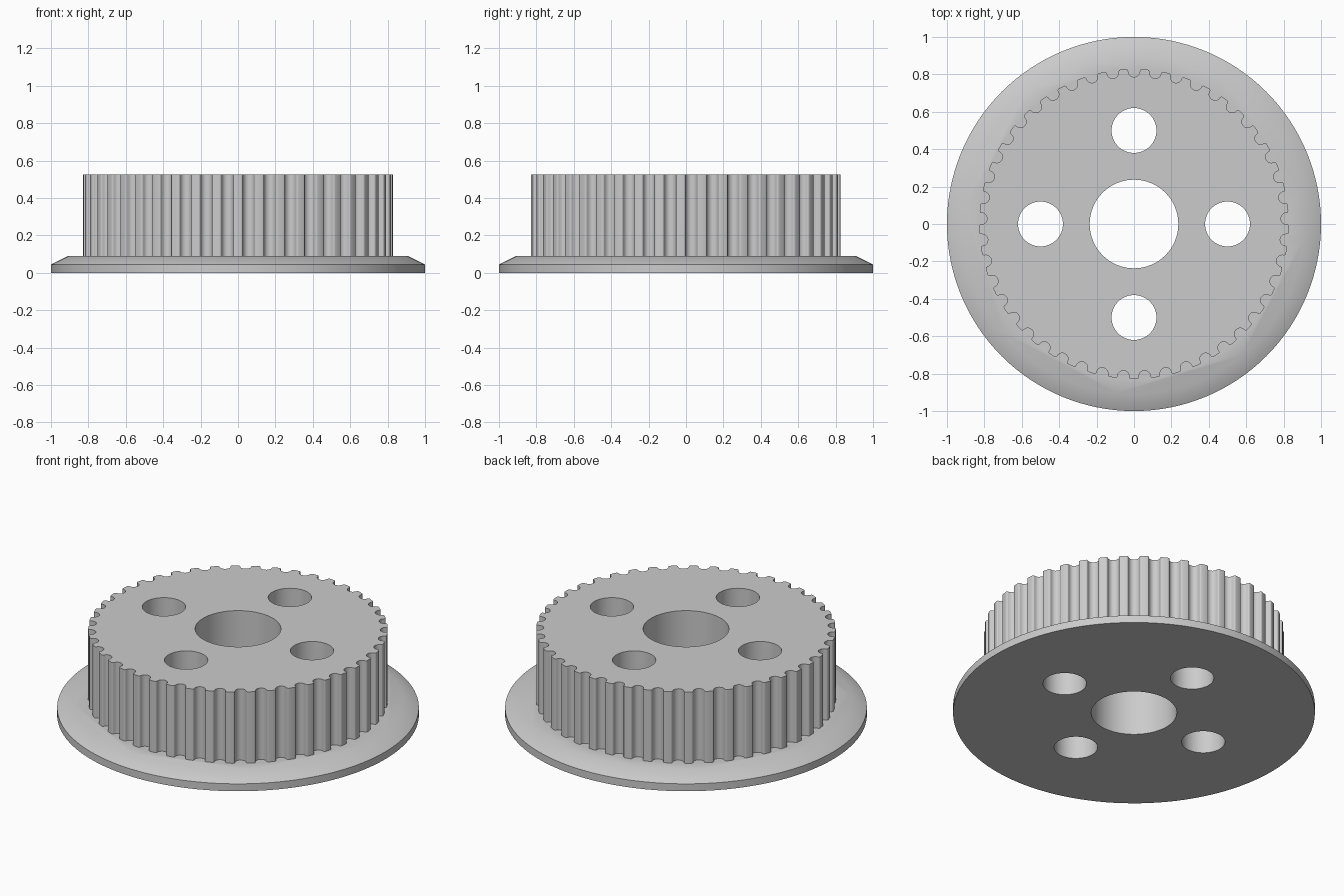
import bpy
import bmesh
from math import sin, cos, pi, radians

cube = bpy.data.objects.get("Cube")
if cube:
    bpy.data.objects.remove(cube, do_unlink=True)

TEETH = 45
TIP_R = 0.828       # radius over the teeth
HEIGHT = 0.525
GROOVE_R = 0.031    # round groove floor
FILLET_R = 0.011    # rounded tooth corners

metal = bpy.data.materials.new("light grey metal")
metal.use_nodes = True
grey = (0.6, 0.6, 0.6, 1)
metal.diffuse_color = grey
metal.node_tree.nodes["Principled BSDF"].inputs["Base Color"].default_value = grey


def circle(radius, count, cx=0, cy=0):
    return [(cx + radius * cos(2 * pi * i / count), cy + radius * sin(2 * pi * i / count))
            for i in range(count)]


def loft(name, sections):
    """Closed solid through matching outlines, each given as (outline, z)."""
    bm = bmesh.new()
    rings = [[bm.verts.new((x, y, z)) for x, y in outline] for outline, z in sections]
    n = len(rings[0])
    for low, high in zip(rings, rings[1:]):
        for i in range(n):
            j = (i + 1) % n
            bm.faces.new((low[i], low[j], high[j], high[i]))
    bm.faces.new(rings[0][::-1])
    bm.faces.new(rings[-1])
    bmesh.ops.recalc_face_normals(bm, faces=bm.faces)
    mesh = bpy.data.meshes.new(name)
    bm.to_mesh(mesh)
    bm.free()
    mesh.materials.append(metal)
    obj = bpy.data.objects.new(name, mesh)
    bpy.context.collection.objects.link(obj)
    return obj


def combine(target, other, operation):
    """Apply a boolean, then discard the helper solid."""
    bpy.context.view_layer.objects.active = target
    mod = target.modifiers.new("combine", 'BOOLEAN')
    mod.operation = operation
    mod.solver = 'EXACT'
    mod.object = other
    bpy.ops.object.modifier_apply(modifier=mod.name)
    bpy.data.objects.remove(other, do_unlink=True)


# Outline of one groove: (sideways offset, radius), mirrored about its middle
axis_r = TIP_R - FILLET_R
half = []
for i in range(6):
    a = radians(-90 + 18 * i)
    half.append((GROOVE_R * cos(a), axis_r + GROOVE_R * sin(a)))
for i in range(1, 5):
    a = radians(180 - 22.5 * i)
    half.append((GROOVE_R + FILLET_R + FILLET_R * cos(a), axis_r + FILLET_R * sin(a)))
groove = [(-t, r) for t, r in half[:0:-1]] + half

# Toothed outline, with a groove at the back and a tooth at the front
outline = []
for k in range(TEETH):
    centre = pi / 2 + 2 * pi * k / TEETH
    for t, r in groove:
        a = centre + t / r
        outline.append((r * cos(a), r * sin(a)))

# Flange with a chamfered upper rim
pulley = loft("toothed_pulley", [(circle(1, 128), 0), (circle(1, 128), 0.045),
                                 (circle(0.91, 128), 0.09)])

# Toothed drum on the flange
combine(pulley, loft("toothed_drum", [(outline, 0.03), (outline, HEIGHT)]), 'UNION')

# Central bore and four mounting holes
holes = [(0.237, 0, 0)] + [(0.12, x, y) for x, y in circle(0.5, 4)]
for radius, x, y in holes:
    ring = circle(radius, 64, x, y)
    cutter = loft("hole_cutter", [(ring, -0.1), (ring, HEIGHT + 0.1)])
    cutter.hide_render = True
    combine(pulley, cutter, 'DIFFERENCE')

# Smooth round walls, crisp edges
bpy.ops.object.select_all(action='DESELECT')
pulley.select_set(True)
bpy.context.view_layer.objects.active = pulley
bpy.ops.object.shade_smooth_by_angle(angle=radians(30))
